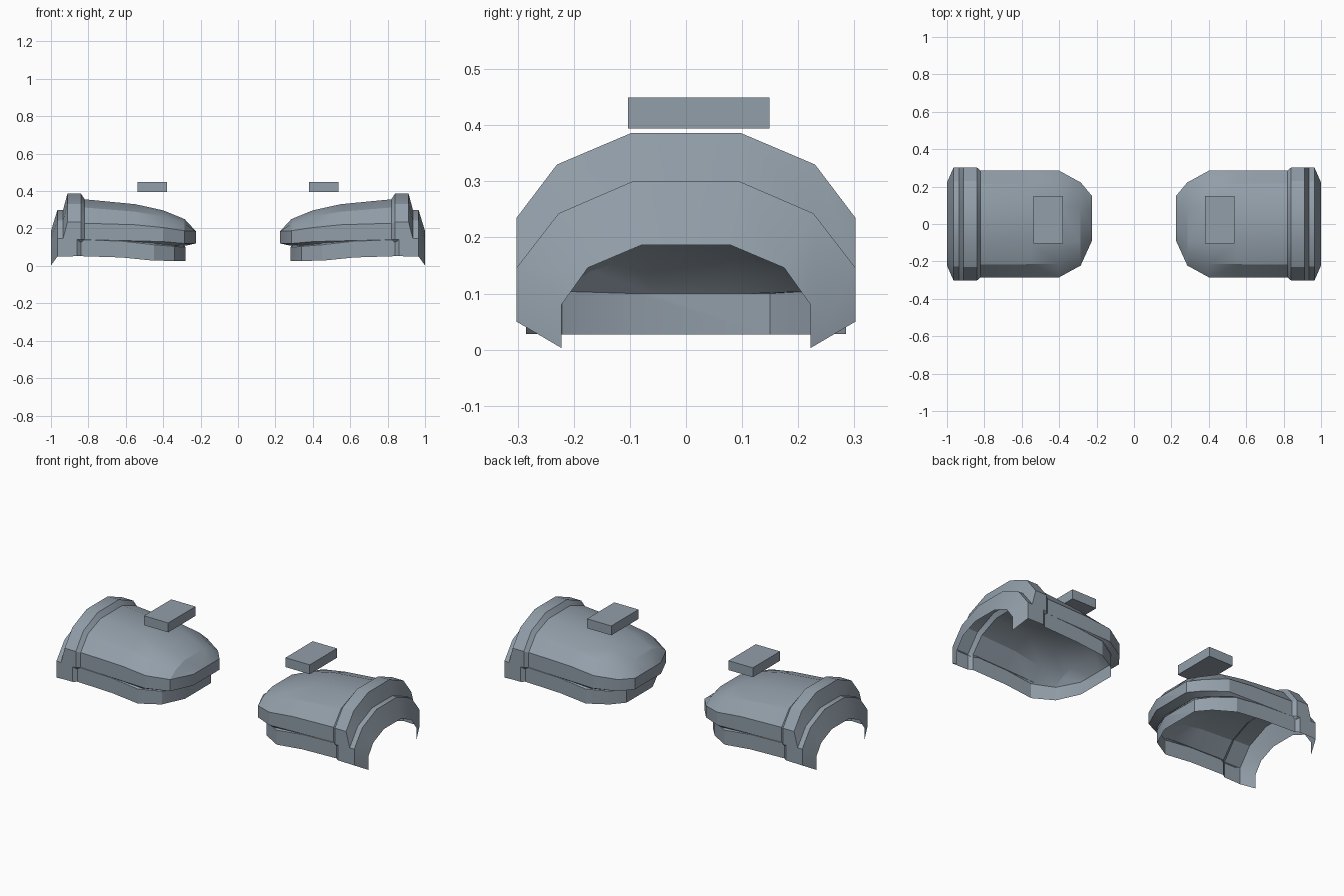
import bpy, bmesh, math

cube = bpy.data.objects.get("Cube")
if cube:
    bpy.data.objects.remove(cube, do_unlink=True)

steel = bpy.data.materials.new("blue_grey_steel")
steel.use_nodes = True
COLOUR = (0.29, 0.345, 0.40, 1)
steel.diffuse_color = COLOUR
steel.node_tree.nodes["Principled BSDF"].inputs["Base Color"].default_value = COLOUR


def finish(name, bm):
    """Turn a bmesh into a shaded object."""
    bmesh.ops.recalc_face_normals(bm, faces=bm.faces)
    mesh = bpy.data.meshes.new(name)
    bm.to_mesh(mesh)
    bm.free()
    mesh.materials.append(steel)
    obj = bpy.data.objects.new(name, mesh)
    bpy.context.collection.objects.link(obj)
    bpy.ops.object.select_all(action="DESELECT")
    obj.select_set(True)
    bpy.context.view_layer.objects.active = obj
    bpy.ops.object.shade_smooth_by_angle(angle=math.radians(25))
    return obj


def arch(x, base, side, shoulder, top):
    """Symmetric arch section: wall base, wall top, shoulder, crown."""
    half = [(side[0], base), side, shoulder, top]
    return [(x, -y, z) for y, z in half] + [(x, y, z) for y, z in reversed(half)]


def toe(x, base, top):
    """Flat, slightly offset section closing the rounded inner end."""
    ys = (-0.09, -0.09, -0.06, -0.02, 0.06, 0.11, 0.15, 0.15)
    return [(x, y, base if i in (0, 7) else top) for i, y in enumerate(ys)]


def loft(name, sections, mirror, lip=False):
    bm = bmesh.new()
    rings = [[bm.verts.new((mirror * x, y, z)) for x, y, z in s] for s in sections]
    bm.faces.new(rings[0])
    for a, b in zip(rings, rings[1:]):
        for i in range(len(a) - 1):
            bm.faces.new((a[i], a[i + 1], b[i + 1], b[i]))
    if lip:
        # underside lip tucked in toward the lower shell
        rim = [r[0] for r in reversed(rings)] + [r[-1] for r in rings]
        inner = []
        for v in rim:
            x = abs(v.co.x)
            x += max(0, 0.6 - x) * 0.15
            inner.append(bm.verts.new((mirror * x, v.co.y * 0.96, v.co.z - 0.012)))
        for i in range(len(rim) - 1):
            bm.faces.new((rim[i], rim[i + 1], inner[i + 1], inner[i]))
    return finish(name, bm)


def box(name, low, high, mirror):
    bm = bmesh.new()
    bmesh.ops.create_cube(bm, size=1)
    for v in bm.verts:
        v.co = [(a + b) / 2 + c * (b - a) for a, b, c in zip(low, high, v.co)]
        v.co.x *= mirror
    return finish(name, bm)


# Domed upper plate with its raised outer collar
upper = [
    toe(0.225, 0.12, 0.185),
    arch(0.285, 0.12, (0.222, 0.188), (0.17, 0.225), (0.09, 0.25)),
    arch(0.40, 0.13, (0.285, 0.205), (0.215, 0.265), (0.10, 0.297)),
    arch(0.55, 0.134, (0.285, 0.22), (0.215, 0.29), (0.10, 0.33)),
    arch(0.82, 0.14, (0.285, 0.228), (0.217, 0.312), (0.10, 0.356)),
    arch(0.84, 0.14, (0.302, 0.235), (0.23, 0.33), (0.098, 0.386)),
    arch(0.912, 0.14, (0.302, 0.235), (0.23, 0.33), (0.098, 0.386)),
    arch(0.935, 0.14, (0.302, 0.146), (0.227, 0.243), (0.095, 0.30)),
]

# Lower plate ending in an inward-turned arm opening
lower = [
    toe(0.28, 0.027, 0.10),
    arch(0.34, 0.027, (0.22, 0.104), (0.17, 0.14), (0.09, 0.165)),
    arch(0.45, 0.028, (0.285, 0.113), (0.21, 0.18), (0.10, 0.215)),
    arch(0.62, 0.045, (0.285, 0.132), (0.21, 0.21), (0.10, 0.25)),
    arch(0.84, 0.052, (0.287, 0.14), (0.215, 0.225), (0.10, 0.275)),
    arch(0.86, 0.052, (0.302, 0.143), (0.227, 0.24), (0.095, 0.298)),
    arch(0.965, 0.05, (0.302, 0.146), (0.227, 0.243), (0.095, 0.30)),
    arch(1.0, 0.003, (0.222, 0.08), (0.175, 0.146), (0.078, 0.187)),
]

for label, sign in (("left", 1), ("right", -1)):
    loft(label + "_upper_plate", upper, sign, lip=True)
    loft(label + "_lower_plate", lower, sign)
    # Small block hovering over the plate
    box(label + "_top_block", (0.38, -0.103, 0.394), (0.537, 0.149, 0.449), sign)
